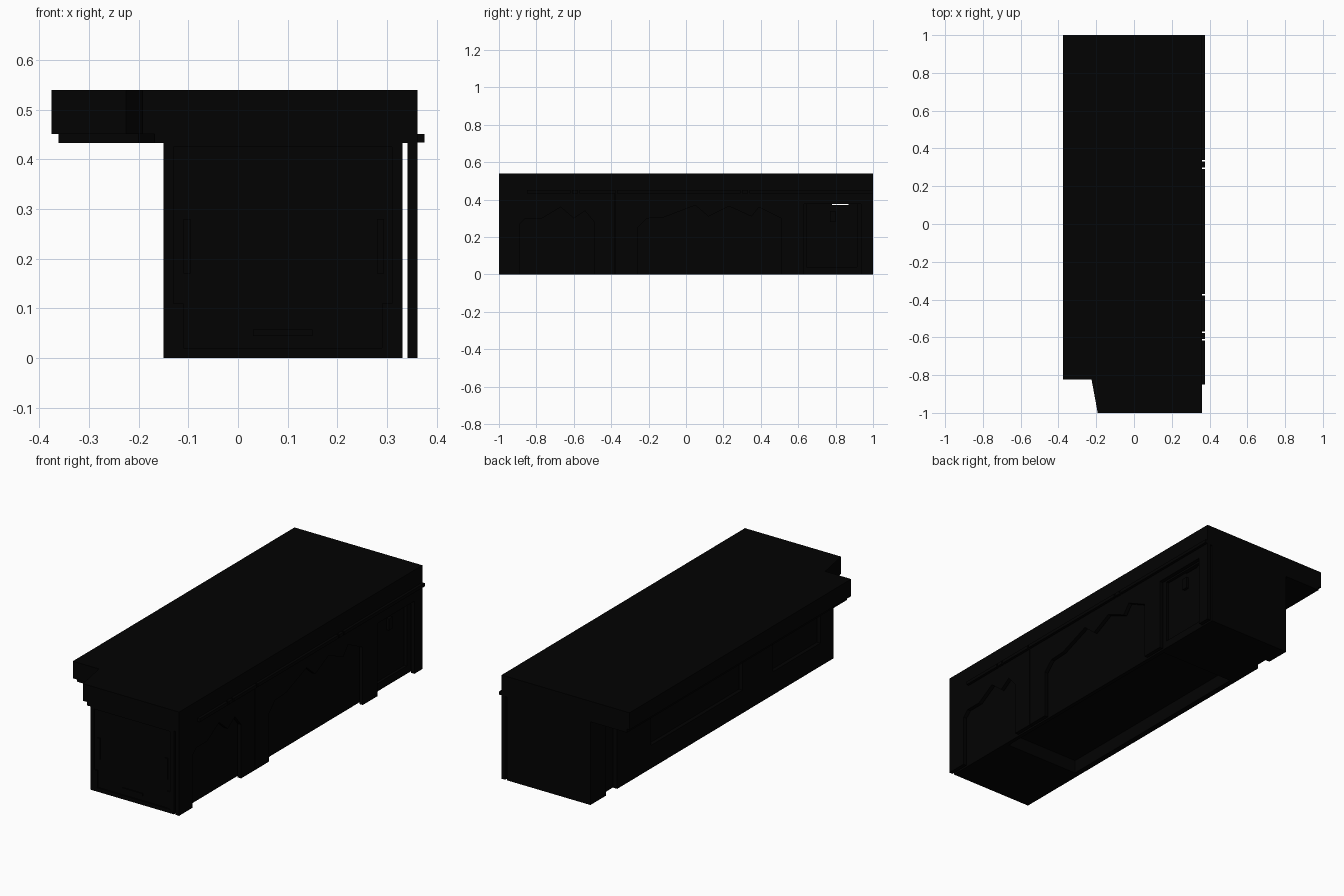
import bpy, bmesh
from mathutils import Vector

cube = bpy.data.objects.get("Cube")
if cube:
    bpy.data.objects.remove(cube, do_unlink=True)

black = bpy.data.materials.new("matte_black")
black.use_nodes = True
colour = (0.0006, 0.0006, 0.0006, 1)
black.diffuse_color = colour
black.node_tree.nodes["Principled BSDF"].inputs["Base Color"].default_value = colour


def prism(name, points, offset):
    """Extrude a closed outline along an offset vector."""
    bm = bmesh.new()
    face = bm.faces.new([bm.verts.new(p) for p in points])
    new = bmesh.ops.extrude_face_region(bm, geom=[face])["geom"]
    moved = [v for v in new if isinstance(v, bmesh.types.BMVert)]
    bmesh.ops.translate(bm, verts=moved, vec=Vector(offset))
    bmesh.ops.recalc_face_normals(bm, faces=bm.faces)
    mesh = bpy.data.meshes.new(name)
    bm.to_mesh(mesh)
    bm.free()
    mesh.materials.append(black)
    obj = bpy.data.objects.new(name, mesh)
    bpy.context.collection.objects.link(obj)
    return obj


def box(name, x, y, z):
    base = [(x[0], y[0], z[0]), (x[1], y[0], z[0]), (x[1], y[1], z[0]), (x[0], y[1], z[0])]
    return prism(name, base, (0, 0, z[1] - z[0]))


def carve(obj, x, y, z):
    """Cut a box-shaped recess and discard the cutter."""
    cutter = box("cutter", x, y, z)
    cutter.hide_render = True
    mod = obj.modifiers.new("recess", "BOOLEAN")
    mod.operation = "DIFFERENCE"
    mod.solver = "EXACT"
    mod.object = cutter
    bpy.context.view_layer.objects.active = obj
    bpy.ops.object.modifier_apply(modifier=mod.name)
    bpy.data.objects.remove(cutter, do_unlink=True)


def slab(name, left, right, notch, bottom, top):
    """Flat layer with a tapered notch at one front corner."""
    (x0, y0), (x1, y1) = notch
    outline = [(left, 1), (right, 1), (right, -1), (x1, y1), (x0, y0), (left, y0)]
    prism(name, [(x, y, bottom) for x, y in outline], (0, 0, top - bottom))


# Counter top and the layer beneath it
slab("counter_top", -0.375, 0.361, [(-0.225, -0.822), (-0.192, -1)], 0.451, 0.54)
slab("counter_underlayer", -0.361, 0.361, [(-0.2, -0.81), (-0.168, -1)], 0.433, 0.451)

# Cabinet body with recessed front, service-side panels and hollow underside
body = box("cabinet_body", (-0.15, 0.331), (-1, 1), (0, 0.433))
carve(body, (-0.13, 0.31), (-1.1, -0.994), (0.02, 0.425))
for y in [(-0.25, 0.5), (-0.89, -0.5)]:
    carve(body, (-0.2, -0.13), y, (0.12, 0.38))
carve(body, (-0.12, 0.31), (-0.6, 0.6), (-0.1, 0.07))

# Shallow service doorway, with a slit running through to the customer-side door
carve(body, (-0.2, -0.125), (0.78, 0.87), (-0.1, 0.378))
carve(body, (-0.2, 0.4), (0.78, 0.87), (0.372, 0.378))
carve(body, (0.316, 0.4), (0.645, 0.915), (0.04, 0.378))

# Fittings on the front end
for x in (-0.11, 0.28):
    box("front_hinge", (x, x + 0.014), (-0.999, -0.985), (0.17, 0.28))
for x in (-0.13, 0.29):
    box("front_foot_plate", (x, x + 0.02), (-0.999, -0.985), (0.015, 0.11))
box("front_vent", (0.03, 0.15), (-0.998, -0.985), (0.045, 0.058))

# Free-standing facade sheets with rough-topped openings, meeting at a joint
front_half = [
    (-1, 0), (-0.89, 0), (-0.89, 0.27), (-0.86, 0.3), (-0.77, 0.3), (-0.67, 0.36),
    (-0.6, 0.3), (-0.54, 0.34), (-0.49, 0.28), (-0.49, 0),
    (-0.381, 0), (-0.381, 0.433), (-1, 0.433),
]
back_half = [
    (-0.377, 0), (-0.26, 0), (-0.26, 0.25), (-0.21, 0.3), (-0.12, 0.305), (0.05, 0.37),
    (0.12, 0.31), (0.23, 0.365), (0.35, 0.31), (0.39, 0.36), (0.51, 0.3), (0.51, 0),
    (0.63, 0), (0.63, 0.378), (0.935, 0.378), (0.935, 0), (1, 0), (1, 0.433),
    (-0.377, 0.433),
]
for name, outline in [("facade_front", front_half), ("facade_back", back_half)]:
    prism(name, [(0.341, y, z) for y, z in outline], (0.02, 0, 0))

# Trim rail along the facade, broken by narrow joints
joints = [-0.85, -0.61, -0.57, -0.37, 0.3, 0.34, 1.008]
for start, end in zip(joints, joints[1:]):
    box("trim_rail", (0.355, 0.375), (start, end - 0.008), (0.434, 0.451))

# Door handle set inside the door recess
box("door_handle", (0.31, 0.33), (0.77, 0.8), (0.28, 0.34))
